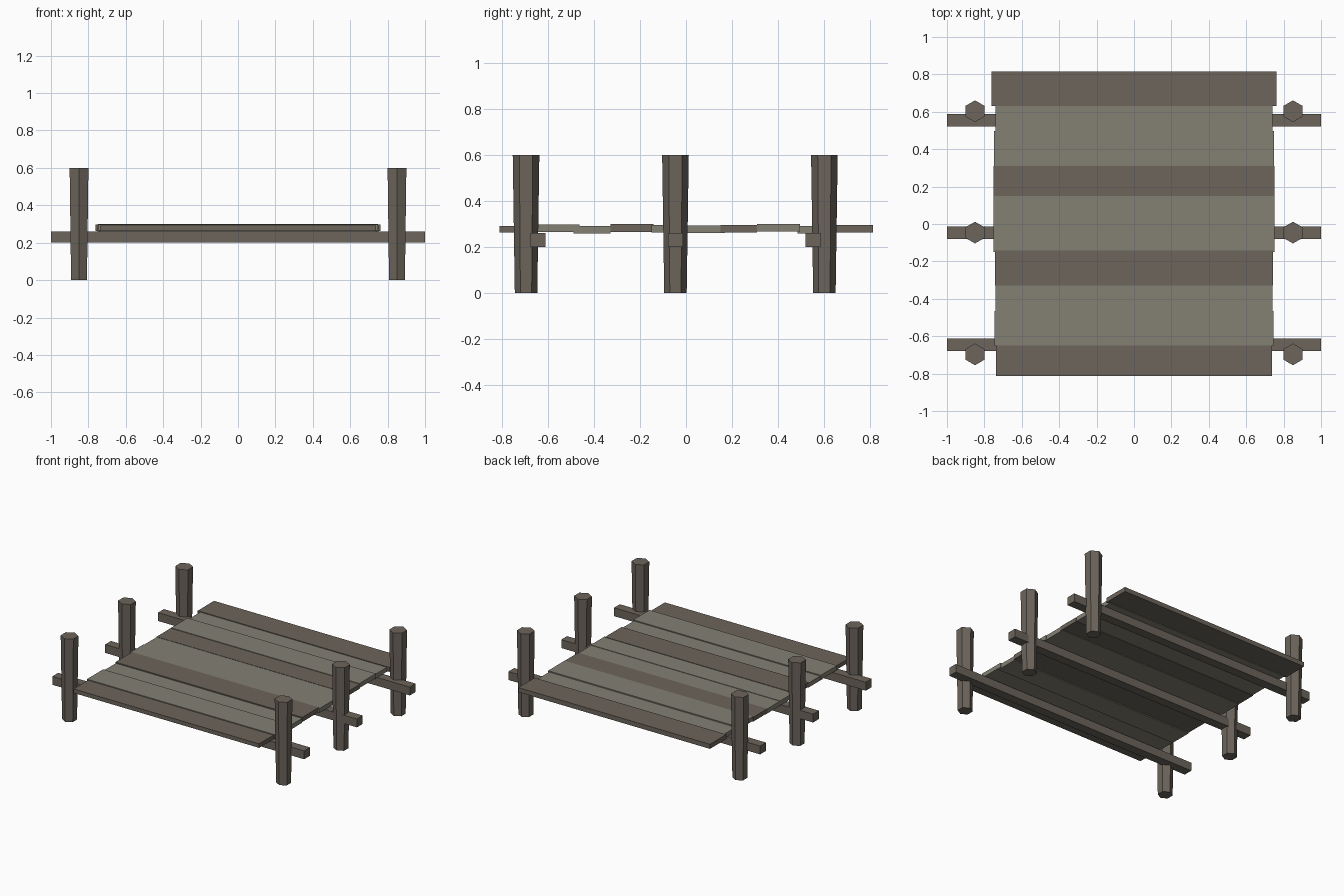
import bpy
from math import pi

if "Cube" in bpy.data.objects:
    bpy.data.objects.remove(bpy.data.objects["Cube"])


def material(name, color):
    m = bpy.data.materials.new(name)
    m.diffuse_color = (*color, 1)
    m.use_nodes = True
    m.node_tree.nodes["Principled BSDF"].inputs["Base Color"].default_value = m.diffuse_color
    return m


dark = material("dark_wood", (0.15, 0.128, 0.105))
light = material("light_wood", (0.23, 0.215, 0.175))


def box(name, lo, hi, mat):
    bpy.ops.mesh.primitive_cube_add(size=1, location=[(a + b) / 2 for a, b in zip(lo, hi)])
    ob = bpy.context.object
    ob.name = name
    ob.scale = [b - a for a, b in zip(lo, hi)]
    bpy.ops.object.transform_apply(location=False, rotation=False, scale=True)
    ob.data.materials.append(mat)


def post(name, x, y):
    # hexagonal, slightly wider at the top, points facing front and back
    bpy.ops.mesh.primitive_cone_add(vertices=6, radius1=0.049, radius2=0.058,
                                    depth=0.6, location=(x, y, 0.3))
    ob = bpy.context.object
    ob.name = name
    ob.data.materials.append(dark)


# posts and cross beams: (row name, post y, beam y)
for row, post_y, beam_y in (("front", -0.697, -0.645),
                            ("middle", -0.046, -0.046),
                            ("back", 0.603, 0.554)):
    for side, x in (("left", -0.85), ("right", 0.85)):
        post(f"{row}_{side}_post", x, post_y)
    box(f"{row}_beam", (-1, beam_y - 0.033, 0.2), (1, beam_y + 0.033, 0.26), dark)

# deck planks: (y start, y end, half length, bottom z, top z, material)
planks = [
    (-0.813, -0.650, 0.737, 0.263, 0.292, dark),
    (-0.650, -0.465, 0.745, 0.266, 0.298, light),
    (-0.490, -0.330, 0.740, 0.259, 0.291, light),
    (-0.330, -0.142, 0.742, 0.266, 0.299, dark),
    (-0.150, 0.006, 0.752, 0.264, 0.296, light),
    (0.000, 0.170, 0.750, 0.260, 0.293, light),
    (0.150, 0.310, 0.752, 0.264, 0.295, dark),
    (0.310, 0.496, 0.748, 0.267, 0.299, light),
    (0.485, 0.640, 0.741, 0.259, 0.291, light),
    (0.630, 0.815, 0.761, 0.263, 0.296, dark),
]
for i, (y0, y1, hx, z0, z1, mat) in enumerate(planks, 1):
    box(f"deck_plank_{i}", (-hx, y0, z0), (hx, y1, z1), mat)
